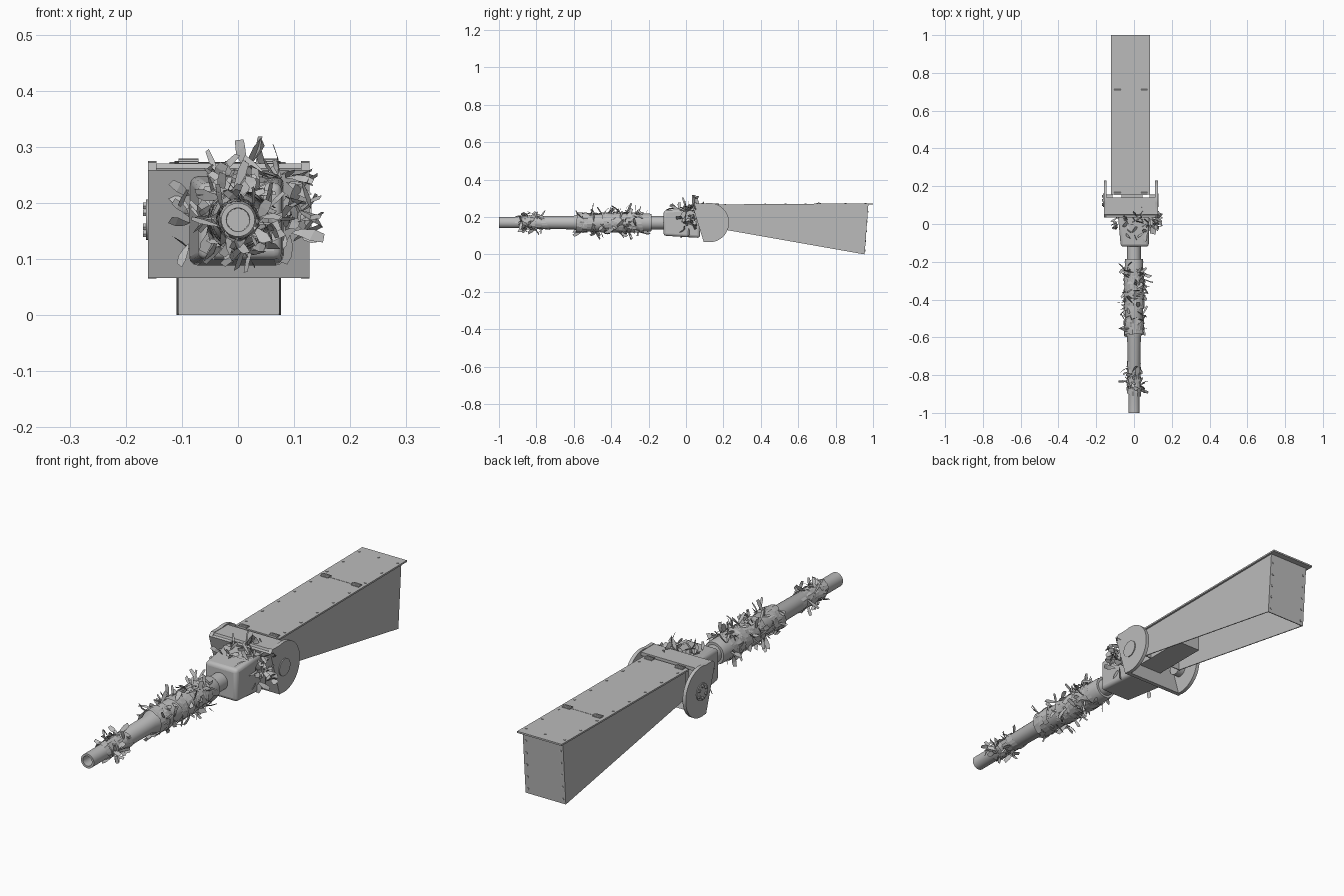
import bpy, bmesh, math, random
from mathutils import Vector, Matrix

if "Cube" in bpy.data.objects:
    bpy.data.objects.remove(bpy.data.objects["Cube"])

random.seed(7)
grey = bpy.data.materials.new("metal grey")
grey.diffuse_color = (0.5, 0.5, 0.5, 1)
grey.use_nodes = True
grey.node_tree.nodes["Principled BSDF"].inputs["Base Color"].default_value = grey.diffuse_color
AXIS_Z = 0.17


def finish(name, bm, smooth=False, bevel=0):
    bmesh.ops.recalc_face_normals(bm, faces=bm.faces)
    me = bpy.data.meshes.new(name)
    bm.to_mesh(me)
    bm.free()
    me.materials.append(grey)
    ob = bpy.data.objects.new(name, me)
    bpy.context.collection.objects.link(ob)
    if bevel:
        m = ob.modifiers.new("bevel", 'BEVEL')
        m.width, m.segments = bevel, 3
    if smooth:
        bpy.ops.object.select_all(action='DESELECT')
        ob.select_set(True)
        bpy.context.view_layer.objects.active = ob
        bpy.ops.object.shade_smooth_by_angle(angle=math.radians(35))
    return ob


def add_box(bm, x0, x1, y0, y1, z0, z1):
    mat = Matrix.Translation(((x0 + x1) / 2, (y0 + y1) / 2, (z0 + z1) / 2)) @ \
        Matrix.Diagonal((x1 - x0, y1 - y0, z1 - z0, 1))
    bmesh.ops.create_cube(bm, size=1, matrix=mat)


def add_disc(bm, c, r, depth, axis='Z', seg=12):
    rot = {'X': Matrix.Rotation(math.pi / 2, 4, 'Y'),
           'Y': Matrix.Rotation(math.pi / 2, 4, 'X'), 'Z': Matrix()}[axis]
    bmesh.ops.create_cone(bm, cap_ends=True, segments=seg, radius1=r, radius2=r,
                          depth=depth, matrix=Matrix.Translation(c) @ rot)


def add_prism(bm, pts, x0, x1):
    """Extrude a (y, z) outline from x0 to x1."""
    f = bm.faces.new([bm.verts.new((x0, y, z)) for y, z in pts])
    ext = bmesh.ops.extrude_face_region(bm, geom=[f])["geom"]
    bmesh.ops.translate(bm, vec=(x1 - x0, 0, 0),
                        verts=[v for v in ext if isinstance(v, bmesh.types.BMVert)])


# Barrel: stepped hollow tube turned about the y axis
profile = [(-0.90, 0.020), (-1.0, 0.021), (-1.0, 0.030), (-0.80, 0.030), (-0.79, 0.034),
           (-0.60, 0.036), (-0.57, 0.046), (-0.20, 0.049), (-0.185, 0.046),
           (-0.185, 0.036), (-0.10, 0.036)]
bm = bmesh.new()
N = 32
rings = [[bm.verts.new((r * math.cos(a), y, AXIS_Z + r * math.sin(a)))
          for a in (2 * math.pi * i / N for i in range(N))] for y, r in profile]
for p, q in zip(rings, rings[1:]):
    for i in range(N):
        bm.faces.new((p[i], p[(i + 1) % N], q[(i + 1) % N], q[i]))
bm.faces.new(rings[0])
bm.faces.new(rings[-1])
finish("barrel", bm, True)

# Receiver: rounded block, slightly larger at the rear
bm = bmesh.new()
add_box(bm, -0.088, 0.082, -0.12, 0.075, 0.088, 0.25)
for v in bm.verts:
    if v.co.y < 0:
        v.co.x = -0.07 if v.co.x < 0 else 0.078
        v.co.z = 0.10 if v.co.z < 0.17 else 0.235
finish("receiver", bm, True, 0.014)

bm = bmesh.new()
add_box(bm, -0.065, 0.045, 0.06, 0.34, 0.14, 0.235)
finish("receiver_tail", bm)

# Yoke: two D-shaped cheeks joined by a slanted web and a top lip
CY, CZ, R = 0.125, 0.17, 0.105
top, low = (0.035, 0.258), (0.095, 0.066)
arc = [(CY + R * math.cos(t), CZ + R * math.sin(t))
       for t in (math.radians(-100 + i * 205 / 28) for i in range(29))]
outline = [low] + arc + [(0.05, 0.272), top]
bm = bmesh.new()
add_prism(bm, outline, -0.16, -0.145)
add_prism(bm, outline, 0.112, 0.127)
add_prism(bm, [top, low, (low[0] + 0.018, low[1]), (top[0] + 0.02, top[1] + 0.005)], -0.15, 0.12)
add_prism(bm, [(0.045, 0.255), (0.05, 0.27), (0.14, 0.27), (0.14, 0.256)], -0.15, 0.12)
finish("yoke", bm, True)

# Pivot hubs with a ring of bolts
bm = bmesh.new()
for x, s in ((-0.16, -1), (0.127, 1)):
    add_disc(bm, (x + s * 0.002, CY, CZ), 0.036, 0.004, 'X', 24)
    add_disc(bm, (x - s * 0.025, CY, CZ), 0.03, 0.04, 'X', 24)
    for i in range(6):
        a = math.tau * (i + 0.5) / 6
        h = 0.009 if s < 0 else 0.004
        add_disc(bm, (x + s * h / 2, CY + 0.025 * math.cos(a), CZ + 0.025 * math.sin(a)),
                 0.007, h, 'X', 6)
finish("pivot_hubs", bm, True)

# Stock: tapered shell open underneath
bm = bmesh.new()
side = [(0.16, 0.14), (0.23, 0.128), (0.955, 0.0), (0.975, 0.267), (0.16, 0.262)]
T = 0.004
add_prism(bm, side, -0.11, -0.11 + T)
add_prism(bm, side, 0.077 - T, 0.077)
add_prism(bm, [(0.951, 0), (0.955, 0), (0.975, 0.267), (0.971, 0.267)], -0.11, 0.077)
add_prism(bm, [(0.16, 0.14), (0.164, 0.14), (0.164, 0.262), (0.16, 0.262)], -0.11, 0.077)
finish("stock_shell", bm)

# Lid over the stock
bm = bmesh.new()
add_prism(bm, [(0.155, 0.260), (1.0, 0.266), (1.0, 0.273), (0.155, 0.267)], -0.122, 0.085)
finish("stock_lid", bm)


def lid_z(y):
    return 0.267 + 0.006 * (y - 0.155) / 0.845


# Rivets along the lid edges and on the rear plate
bm = bmesh.new()
for x in (-0.108, 0.071):
    for i in range(8):
        y = 0.21 + i * 0.107
        add_disc(bm, (x, y, lid_z(y)), 0.005, 0.004, 'Z', 8)
    for i in range(5):
        z = 0.02 + i * 0.052
        add_disc(bm, (x * 0.9, 0.955 + 0.02 * z / 0.267, z), 0.005, 0.005, 'Y', 8)
add_disc(bm, (-0.0185, 0.96, lid_z(0.96)), 0.005, 0.004, 'Z', 8)
finish("rivets", bm)

# Hinges and the seam between lid panels
bm = bmesh.new()
for y in (0.165, 0.71):
    for x in (-0.088, 0.054):
        z = lid_z(y)
        add_box(bm, x - 0.018, x + 0.018, y - 0.012, y + 0.012, z - 0.002, z + 0.004)
        add_disc(bm, (x, y, z + 0.004), 0.004, 0.036, 'X', 8)
add_box(bm, -0.075, 0.04, 0.708, 0.712, lid_z(0.71) - 0.001, lid_z(0.71) + 0.001)
finish("lid_hinges", bm)


# Cloth bands wound in slanted spirals round the barrel
def add_band(bm, y, r, turns, width):
    n, a0 = int(turns * 18), random.uniform(0, math.tau)
    pitch, tilt = random.uniform(-0.07, 0.07), random.uniform(-0.02, 0.02)
    prev = None
    for i in range(n + 1):
        a = a0 + math.tau * turns * i / n
        yy = y + pitch * turns * (i / n - 0.5) + tilt * math.sin(a)
        pair = []
        for s in (-0.5, 0.5):
            rr = r + random.uniform(0, 0.007)
            pair.append(bm.verts.new((rr * math.cos(a), yy + s * width, AXIS_Z + rr * math.sin(a))))
        if prev:
            bm.faces.new((prev[0], prev[1], pair[1], pair[0]))
        prev = pair


# Ragged curled leaf strip growing from a point along a direction
def add_leaf(bm, base, out, length, width):
    out = out.normalized()
    across = out.cross(Vector([random.uniform(-1, 1) for _ in range(3)])).normalized()
    bend = out.cross(across) * random.uniform(-0.5, 0.5)
    prev = None
    for i, w in enumerate((0.25, 0.7, 1.0, 0.75)):
        t = i / 3
        c = base + out * length * t + bend * length * t * t
        skew = out * random.uniform(-0.2, 0.2) * width
        pair = [bm.verts.new(c - across * width * w / 2 - skew),
                bm.verts.new(c + across * width * w / 2 + skew)]
        if prev:
            bm.faces.new((prev[0], prev[1], pair[1], pair[0]))
        prev = pair


bands, leaves = bmesh.new(), bmesh.new()
for y0, y1, r, n_band, n_leaf in ((-0.88, -0.76, 0.033, 7, 40), (-0.57, -0.22, 0.049, 24, 95)):
    for _ in range(n_band):
        add_band(bands, random.uniform(y0, y1), r, random.uniform(0.6, 1.6), random.uniform(0.012, 0.03))
    for _ in range(n_leaf):
        a = random.uniform(0, math.tau)
        radial = Vector((math.cos(a), 0, math.sin(a)))
        base = Vector((0, random.uniform(y0, y1), AXIS_Z)) + radial * r
        swirl = Vector((-math.sin(a), 0, math.cos(a))) * random.choice((-1, 1))
        out = radial * random.uniform(0.1, 0.8) + swirl * random.uniform(0.3, 1) + \
            Vector((0, random.uniform(-1, 1), 0))
        add_leaf(leaves, base, out, random.uniform(0.025, 0.06), random.uniform(0.008, 0.022))
# Leaves caught on the receiver top and the right cheek
for _ in range(42):
    base = Vector((random.uniform(-0.05, 0.09), random.uniform(-0.05, 0.09), 0.245))
    out = Vector((random.uniform(-1, 1), random.uniform(-1, 1), random.uniform(0.0, 0.6)))
    add_leaf(leaves, base, out, random.uniform(0.03, 0.06), random.uniform(0.01, 0.025))
for _ in range(32):
    base = Vector((random.uniform(0.083, 0.115), random.uniform(-0.01, 0.06), random.uniform(0.13, 0.25)))
    out = Vector((random.uniform(-0.2, 1), random.uniform(-1, 0.3), random.uniform(-0.8, 0.8)))
    add_leaf(leaves, base, out, random.uniform(0.03, 0.055), random.uniform(0.01, 0.028))
for _ in range(8):
    base = Vector((-0.088, random.uniform(-0.03, 0.05), random.uniform(0.11, 0.23)))
    add_leaf(leaves, base, Vector((-0.5, random.uniform(-1, 1), random.uniform(-1, 1))), 0.04, 0.018)
# One tall sprig above the receiver
for dx, dz in ((0.03, 0.06), (0.045, 0.04), (-0.02, 0.045)):
    add_leaf(leaves, Vector((0.015, 0.04, 0.262)), Vector((dx, 0.01, dz)), 0.055, 0.024)
finish("cloth_bands", bands)
finish("leaves", leaves)
